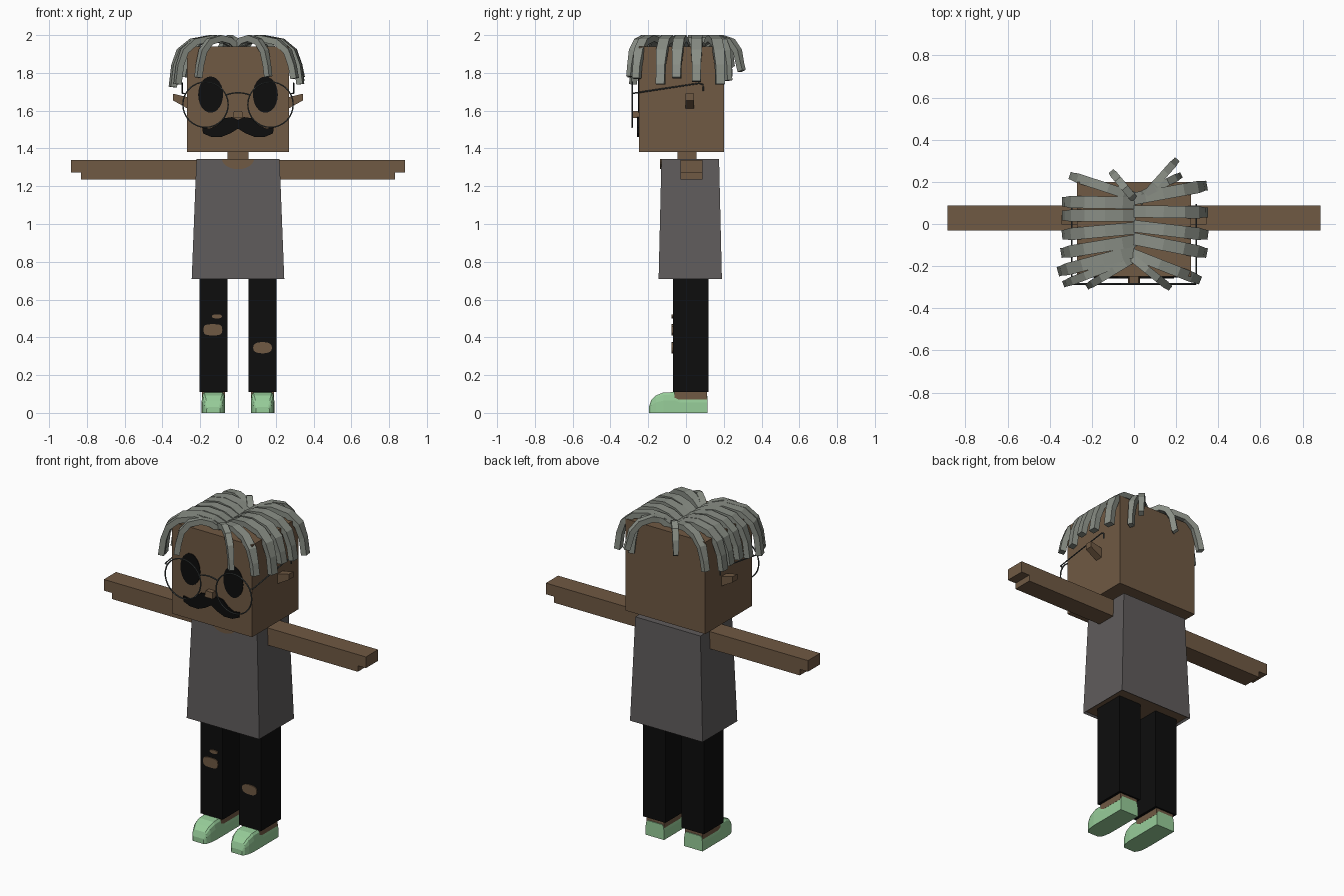
import bpy, bmesh, math
from mathutils import Vector

cube = bpy.data.objects.get("Cube")
if cube:
    bpy.data.objects.remove(cube, do_unlink=True)


def material(name, r, g, b):
    m = bpy.data.materials.new(name)
    m.use_nodes = True
    m.diffuse_color = (r, g, b, 1)
    m.node_tree.nodes["Principled BSDF"].inputs["Base Color"].default_value = (r, g, b, 1)
    return m


SKIN = material("brown_skin", 0.16, 0.10, 0.056)
SHIRT = material("grey_cloth", 0.115, 0.106, 0.106)
HAIR = material("silver_hair", 0.25, 0.27, 0.235)
BLACK = material("black", 0.004, 0.004, 0.004)
SHOE = material("mint_green", 0.31, 0.61, 0.32)
WIRE = material("dark_wire", 0.06, 0.07, 0.07)


def finish(name, bm, *mats):
    bmesh.ops.recalc_face_normals(bm, faces=bm.faces)
    me = bpy.data.meshes.new(name)
    bm.to_mesh(me)
    bm.free()
    for m in mats:
        me.materials.append(m)
    ob = bpy.data.objects.new(name, me)
    bpy.context.collection.objects.link(ob)
    return ob


def loft(name, rings, *mats):
    """Closed skin through a list of equal-length rings of points."""
    bm = bmesh.new()
    loops = [[bm.verts.new(p) for p in ring] for ring in rings]
    n = len(loops[0])
    for a, b in zip(loops, loops[1:]):
        for i in range(n):
            bm.faces.new((a[i], a[(i + 1) % n], b[(i + 1) % n], b[i]))
    bm.faces.new(loops[0])
    bm.faces.new(loops[-1])
    return finish(name, bm, *mats)


def rect(x0, x1, y0, y1, z):
    return [(x0, y0, z), (x1, y0, z), (x1, y1, z), (x0, y1, z)]


def box(name, mat, x, y, z):
    return loft(name, [rect(*x, *y, z[0]), rect(*x, *y, z[1])], mat)


def plate(name, mat, outline, y, depth=0.006):
    """Flat front-facing shape standing proud of the surface at y."""
    return loft(name, [[(px, yy, pz) for px, pz in outline]
                       for yy in (y - depth, y + 0.002)], mat)


def ellipse(cx, cz, rx, rz, n=24, power=1.0):
    def f(v):
        return math.copysign(abs(v) ** power, v)
    angles = [2 * math.pi * i / n for i in range(n)]
    return [(cx + rx * f(math.cos(a)), cz + rz * f(math.sin(a))) for a in angles]


def wire(name, points, radius=0.004):
    cu = bpy.data.curves.new(name, "CURVE")
    cu.dimensions = "3D"
    cu.bevel_depth = radius
    cu.bevel_resolution = 1
    sp = cu.splines.new("POLY")
    sp.points.add(len(points) - 1)
    for p, co in zip(sp.points, points):
        p.co = (*co, 1)
    cu.materials.append(WIRE)
    ob = bpy.data.objects.new(name, cu)
    bpy.context.collection.objects.link(ob)


# Head, neck and nose
box("head", SKIN, (-0.27, 0.27), (-0.25, 0.2), (1.38, 1.94))
box("neck", SKIN, (-0.055, 0.055), (-0.045, 0.055), (1.3, 1.4))
loft("nose", [rect(-0.028, 0.028, -0.284, -0.245, 1.56),
              rect(-0.022, 0.022, -0.28, -0.245, 1.597)], SKIN)

# Shirt: tapered box whose underside is recessed and shows skin
shirt = loft("shirt", [rect(-0.245, 0.245, -0.145, 0.19, 0.71),
                       rect(-0.22, 0.22, -0.13, 0.175, 1.345)], SHIRT, SKIN)
bm = bmesh.new()
bm.from_mesh(shirt.data)
under = min(bm.faces, key=lambda f: f.calc_center_median().z)
bmesh.ops.inset_region(bm, faces=[under], thickness=0.014, depth=-0.01)
under.material_index = 1
bm.to_mesh(shirt.data)
bm.free()

# Neckline
arc = [math.pi * (1 + i / 12) for i in range(13)]
plate("neckline", SKIN, [(0.085 * math.cos(a), 1.345 + 0.055 * math.sin(a)) for a in arc], -0.131)

# Moustache: half outline mirrored
half = [(0, 1.55), (0.03, 1.566), (0.075, 1.56), (0.11, 1.525), (0.15, 1.505), (0.19, 1.512),
        (0.185, 1.48), (0.145, 1.462), (0.09, 1.46), (0.04, 1.48), (0, 1.505)]
plate("moustache", BLACK, half + [(-x, z) for x, z in half[-2:0:-1]], -0.25, 0.009)

# Paired parts
for s, side in ((1, "left"), (-1, "right")):
    def span(a, b):
        return sorted((s * a, s * b))

    box(side + "_arm", SKIN, span(0.2, 0.83), (-0.03, 0.088), (1.235, 1.34))
    box(side + "_hand", SKIN, span(0.82, 0.885), (-0.03, 0.088), (1.272, 1.34))
    box(side + "_trouser_leg", BLACK, span(0.055, 0.205), (-0.07, 0.12), (0.11, 0.72))
    box(side + "_ankle", SKIN, span(0.07, 0.19), (-0.062, 0.11), (0.07, 0.115))
    plate(side + "_eye", BLACK, ellipse(s * 0.145, 1.685, 0.066, 0.096), -0.25, 0.004)

    # Ear: wedge flaring outward and up
    loft(side + "_ear", [[(s * x, y, z) for x, z in
         ((0.26, 1.607), (0.345, 1.655), (0.345, 1.69), (0.26, 1.67))]
         for y in (-0.003, 0.042)], SKIN)

    # Shoe: cross-sections from heel to toe
    rings = []
    for y, top, w in ((0.115, 0.09, 0.062), (-0.03, 0.09, 0.062), (-0.06, 0.11, 0.062),
                      (-0.12, 0.108, 0.062), (-0.16, 0.092, 0.057),
                      (-0.185, 0.066, 0.048), (-0.197, 0.03, 0.036)):
        prof = [(-w, 0), (w, 0), (w, top * 0.6), (w * 0.93, top * 0.88), (w * 0.78, top)]
        prof += [(-x, z) for x, z in prof[:1:-1]]
        rings.append([(s * 0.13 + x, y, z) for x, z in prof])
    loft(side + "_shoe", rings, SHOE)

    # Round spectacles
    ring = ellipse(s * 0.172, 1.632, 0.12, 0.12, 32)
    wire(side + "_lens_rim", [(x, -0.285, z) for x, z in ring + ring[:1]])
    wire(side + "_temple", [(s * x, y, z) for x, y, z in
         ((0.278, -0.285, 1.69), (0.295, -0.28, 1.692), (0.295, 0.07, 1.745),
          (0.295, 0.09, 1.738), (0.295, 0.092, 1.705))])
wire("spectacle_bridge", [(0.068 * i / 3, -0.285, 1.695 - 0.0015 * i * i) for i in range(-3, 4)])

# Ripped knees
plate("right_knee_rip", SKIN, ellipse(-0.133, 0.44, 0.05, 0.03, 16, 0.6), -0.07)
plate("right_small_rip", SKIN, ellipse(-0.112, 0.511, 0.027, 0.011, 12, 0.8), -0.07)
plate("left_knee_rip", SKIN, ellipse(0.13, 0.345, 0.05, 0.03, 16, 0.8), -0.07)

# Flat locks: rise from the parting, arch over and hang down
ARCH = ((0, 1.938), (0.18, 1.97), (0.42, 1.983), (0.7, 1.965), (0.88, 1.915), (0.96, 1.84), (1, None))


def lock(name, start, end, tip, width):
    a, b = Vector((*start, 0)), Vector((*end, 0))
    side = (b - a).normalized().cross(Vector((0, 0, 1)))
    path = [a.lerp(b, t) + Vector((0, 0, z or tip)) for t, z in ARCH]
    rings = []
    for i, p in enumerate(path):
        along = (path[min(i + 1, len(path) - 1)] - path[max(i - 1, 0)]).normalized()
        up = side.cross(along) * 0.017
        w = side * width * (0.5 if i < len(path) - 2 else 0.4)
        rings.append([p - w - up, p + w - up, p + w + up, p - w + up])
    loft(name, rings, HAIR)


LOCKS = [
    # left side, back to front
    ((0, 0.12), (0.33, 0.18), 1.74, 0.058), ((0, 0.06), (0.335, 0.055), 1.755, 0.058),
    ((0, -0.01), (0.335, -0.05), 1.775, 0.058), ((0, -0.07), (0.33, -0.135), 1.74, 0.058),
    ((-0.01, -0.14), (0.3, -0.262), 1.77, 0.05), ((-0.01, -0.16), (0.16, -0.295), 1.78, 0.036),
    # right side, back to front
    ((0, 0.13), (-0.29, 0.225), 1.78, 0.045), ((0, 0.1), (-0.325, 0.105), 1.75, 0.058),
    ((0, 0.04), (-0.325, 0.04), 1.76, 0.058), ((0, -0.02), (-0.325, -0.05), 1.76, 0.058),
    ((0, -0.08), (-0.33, -0.135), 1.74, 0.058), ((0, -0.13), (-0.345, -0.222), 1.725, 0.058),
    ((-0.01, -0.16), (-0.32, -0.28), 1.74, 0.04), ((-0.01, -0.17), (-0.21, -0.29), 1.775, 0.036),
    # back
    ((0.03, 0.11), (0.195, 0.295), 1.81, 0.036), ((0.02, 0.13), (0.21, 0.225), 1.76, 0.036),
    ((0, 0.12), (-0.1, 0.24), 1.83, 0.036),
]
for i, spec in enumerate(LOCKS):
    lock(f"hair_lock_{i + 1}", *spec)
